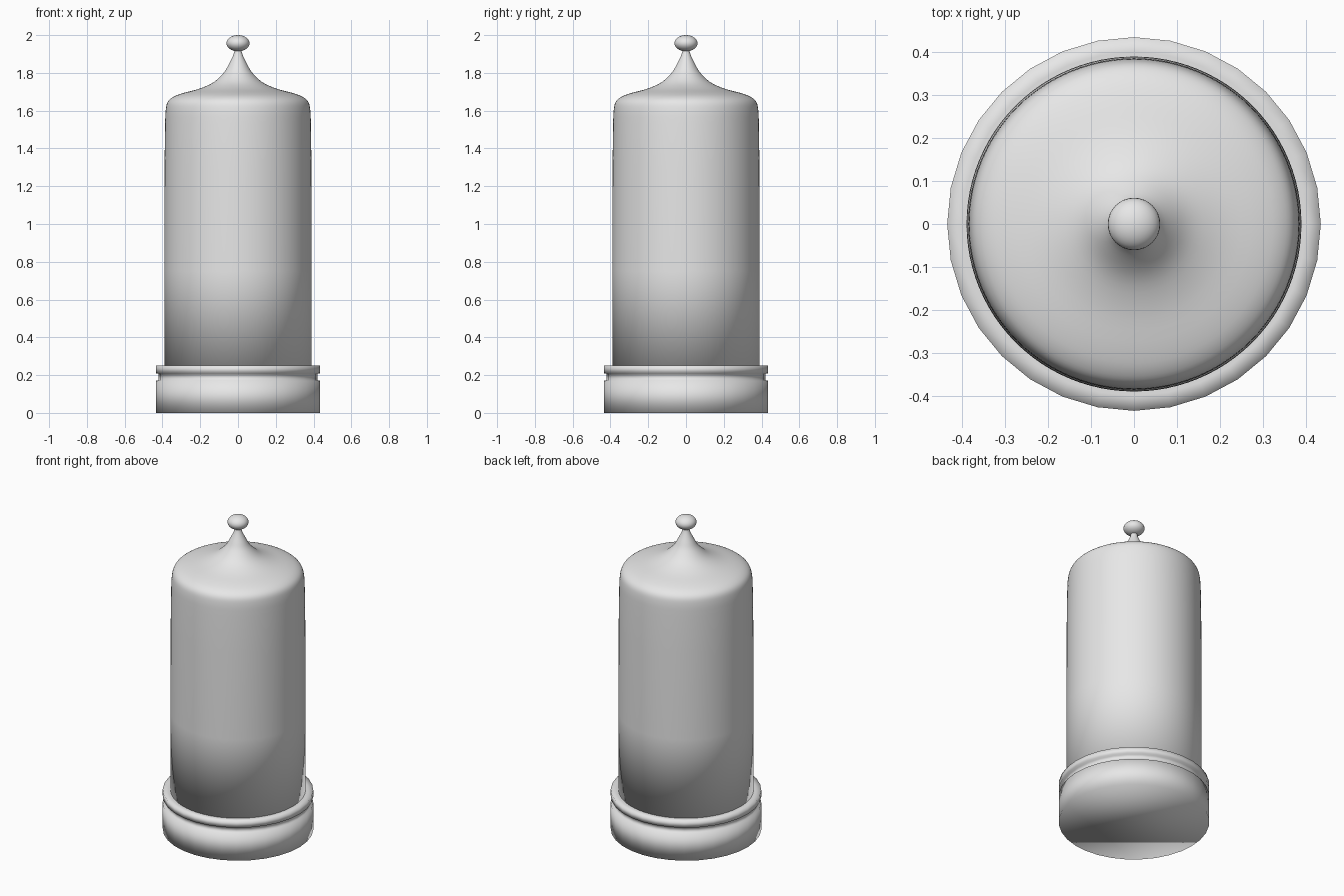
import bpy, bmesh, math
from mathutils import Vector

if "Cube" in bpy.data.objects:
    bpy.data.objects.remove(bpy.data.objects["Cube"], do_unlink=True)

grey = bpy.data.materials.new("plain_grey")
grey.use_nodes = True
colour = (0.8, 0.8, 0.8, 1)
grey.diffuse_color = colour
grey.node_tree.nodes["Principled BSDF"].inputs["Base Color"].default_value = colour


def curve_through(points, steps):
    """Catmull-Rom curve through profile points."""
    pts = [Vector(p) for p in points]
    pts = [2 * pts[0] - pts[1]] + pts + [2 * pts[-1] - pts[-2]]
    out = []
    for a, b, c, d in zip(pts, pts[1:], pts[2:], pts[3:]):
        for i in range(steps):
            t = i / steps
            out.append(0.5 * (2 * b + (c - a) * t + (2 * a - 5 * b + 4 * c - d) * t * t
                              + (3 * b - a - 3 * c + d) * t ** 3))
    return out + [pts[-2]]


def lathe(name, profile, sides):
    """Turn a (radius, height) profile around z; open ends are capped."""
    bm = bmesh.new()
    rings = []
    for r, z in profile:
        rings.append([bm.verts.new((r * math.cos(2 * math.pi * i / sides),
                                    r * math.sin(2 * math.pi * i / sides), z))
                      for i in range(sides)])
    for low, high in zip(rings, rings[1:]):
        for i in range(sides):
            j = (i + 1) % sides
            bm.faces.new((low[i], low[j], high[j], high[i]))
    bm.faces.new(rings[0][::-1])
    bm.faces.new(rings[-1])
    for f in bm.faces:
        f.smooth = True
    mesh = bpy.data.meshes.new(name)
    bm.to_mesh(mesh)
    bm.free()
    mesh.materials.append(grey)
    obj = bpy.data.objects.new(name, mesh)
    bpy.context.collection.objects.link(obj)
    return obj


# Round base with a groove under the rim, softly shaded across its edges
lathe("base", [(0.435, 0), (0.435, 0.17), (0.42, 0.172), (0.42, 0.208),
               (0.435, 0.21), (0.435, 0.25), (0.40, 0.25)], 32)

# Tall dome with rounded shoulder sweeping up into a slim neck
wall = [(0.39, 0.24), (0.39, 0.75), (0.389, 1.3)]
shoulder = [(0.386, 1.53), (0.383, 1.6), (0.373, 1.645), (0.345, 1.672),
            (0.295, 1.692), (0.2, 1.718), (0.127, 1.752), (0.074, 1.803),
            (0.048, 1.847), (0.029, 1.885), (0.02, 1.91), (0.019, 1.925)]
lathe("dome", wall + curve_through(shoulder, 4), 96)

# Flattened ball knob on top
bpy.ops.mesh.primitive_uv_sphere_add(segments=32, ring_count=16, radius=1,
                                     location=(0, 0, 1.957))
knob = bpy.context.object
knob.name = "knob"
knob.scale = (0.061, 0.061, 0.043)
knob.data.materials.append(grey)
bpy.ops.object.shade_smooth()
